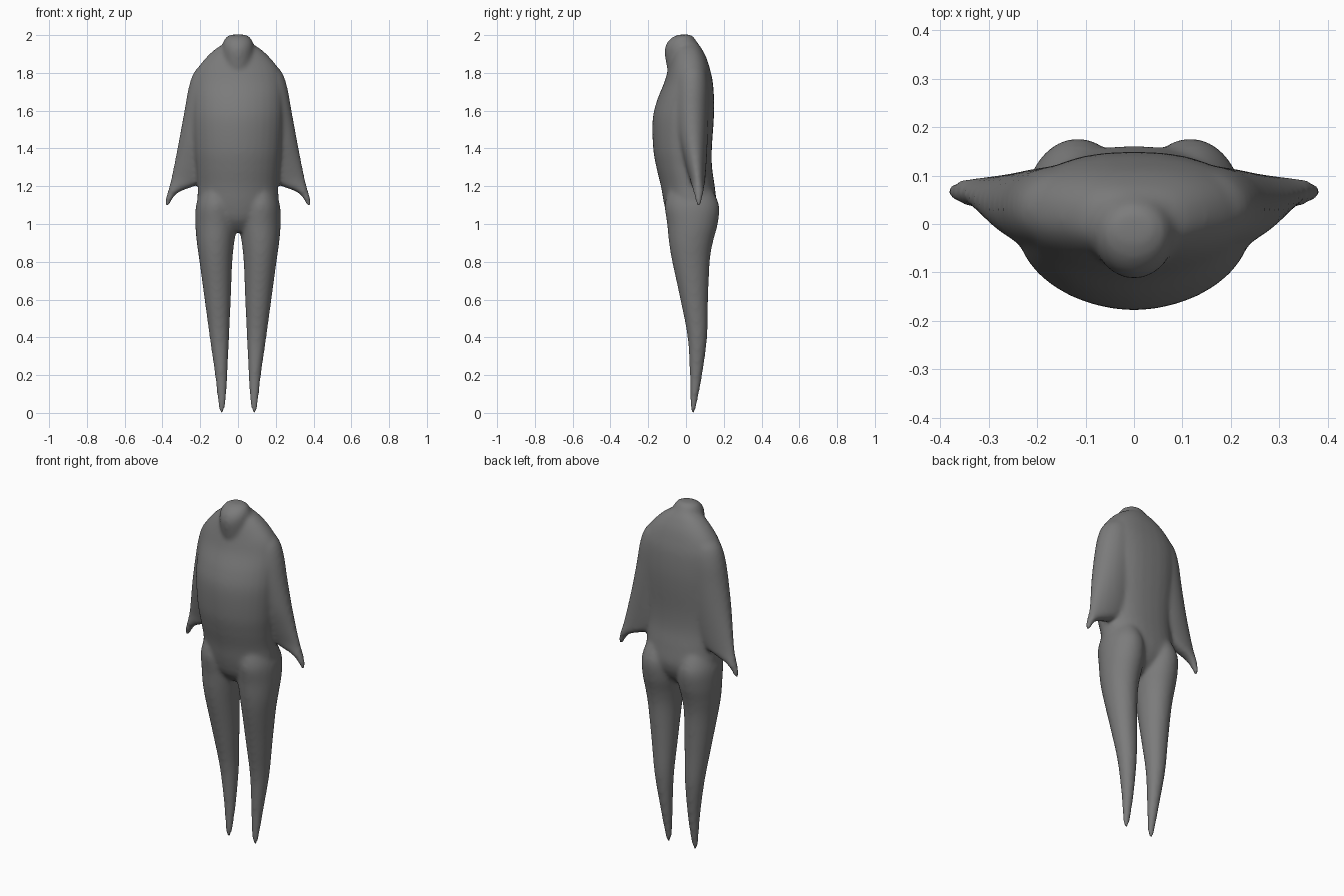
import bpy, bmesh, math

cube = bpy.data.objects.get("Cube")
if cube:
    bpy.data.objects.remove(cube, do_unlink=True)

SIDES = 32
STEPS = 5
bm = bmesh.new()


def blend(a, b, c, d, t):
    """Smooth curve through b and c."""
    return 0.5 * (2 * b + (c - a) * t + (2 * a - 5 * b + 4 * c - d) * t * t
                  + (3 * b - a - 3 * c + d) * t ** 3)


def power(v, n):
    return math.copysign(abs(v) ** (2 / n), v)


def loft(rows, front=2.0, back=2.0, mirror=1):
    """Closed skin over rows of (z, x_min, x_max, y_front, y_back)."""
    dense = []
    for i in range(len(rows) - 1):
        quad = [rows[max(i - 1, 0)], rows[i], rows[i + 1], rows[min(i + 2, len(rows) - 1)]]
        dense += [[blend(*p, s / STEPS) for p in zip(*quad)] for s in range(STEPS)]
    dense.append(rows[-1])
    rings = []
    for z, x0, x1, y0, y1 in dense:
        ring = []
        for k in range(SIDES):
            a = math.tau * k / SIDES
            n = back if math.sin(a) > 0 else front
            x = (x0 + x1) / 2 + (x1 - x0) / 2 * power(math.cos(a), n)
            y = (y0 + y1) / 2 + (y1 - y0) / 2 * power(math.sin(a), n)
            ring.append(bm.verts.new((x * mirror, y, z)))
        rings.append(ring)
    for lo, hi in zip(rings, rings[1:]):
        for k in range(SIDES):
            j = (k + 1) % SIDES
            bm.faces.new((lo[k], lo[j], hi[j], hi[k]))
    bm.faces.new(rings[0])
    bm.faces.new(rings[-1])


# Torso: half width, front, back at each height
torso = [(1.96, .06, -.05, .06), (1.93, .115, -.065, .082), (1.88, .17, -.08, .108),
         (1.82, .215, -.095, .127), (1.75, .235, -.115, .142), (1.65, .24, -.155, .149),
         (1.55, .24, -.177, .147), (1.4, .23, -.174, .137), (1.3, .22, -.157, .138),
         (1.2, .213, -.133, .152), (1.1, .213, -.115, .16), (1.02, .17, -.09, .13),
         (.96, .07, -.04, .07)]
loft([(z, -w, w, f, b) for z, w, f, b in torso], 1.9, 2.4)

# Head: small hooded bump leaning forward
head = [(2.003, .035, -.035, .02), (1.99, .062, -.07, .04), (1.96, .08, -.1, .06),
        (1.92, .085, -.113, .08), (1.86, .085, -.107, .09), (1.78, .08, -.09, .09)]
loft([(z, -w, w, f, b) for z, w, f, b in head])

for side in (1, -1):
    # Sleeve: flattened wing from shoulder to hanging point
    loft([(1.85, .03, .19, -.03, .09), (1.8, .03, .235, -.05, .11),
          (1.72, .03, .262, -.06, .12), (1.6, .03, .284, -.06, .12),
          (1.45, .05, .312, -.04, .115), (1.32, .08, .338, -.005, .108),
          (1.24, .14, .355, .02, .102), (1.2, .23, .365, .03, .098),
          (1.17, .31, .373, .038, .094), (1.13, .348, .384, .048, .086),
          (1.092, .366, .388, .056, .076)], mirror=side)
    # Leg: tapering to a rounded tip
    loft([(1.2, .03, .19, -.09, .13), (1.1, .01, .222, -.112, .175),
          (1.0, .006, .226, -.1, .168), (.9, .02, .218, -.09, .142),
          (.8, .03, .204, -.073, .126), (.6, .038, .177, -.03, .117),
          (.4, .047, .15, .008, .112), (.2, .056, .122, .02, .086),
          (.06, .064, .107, .022, .06), (.015, .073, .1, .026, .05),
          (-.004, .08, .094, .032, .044)], mirror=side)

bmesh.ops.recalc_face_normals(bm, faces=bm.faces)
mesh = bpy.data.meshes.new("draped_body")
bm.to_mesh(mesh)
bm.free()
body = bpy.data.objects.new("draped_body", mesh)
bpy.context.collection.objects.link(body)

# Plain grey skin
grey = bpy.data.materials.new("mid_grey")
grey.use_nodes = True
colour = (0.2, 0.2, 0.2, 1)
grey.diffuse_color = colour
grey.node_tree.nodes["Principled BSDF"].inputs["Base Color"].default_value = colour
mesh.materials.append(grey)
for poly in mesh.polygons:
    poly.use_smooth = True

# Fuse the parts into one soft skin
fuse = body.modifiers.new("fuse", 'REMESH')
fuse.mode = 'VOXEL'
fuse.voxel_size = 0.01
fuse.use_smooth_shade = True
soften = body.modifiers.new("soften", 'SMOOTH')
soften.factor = 0.5
soften.iterations = 12
